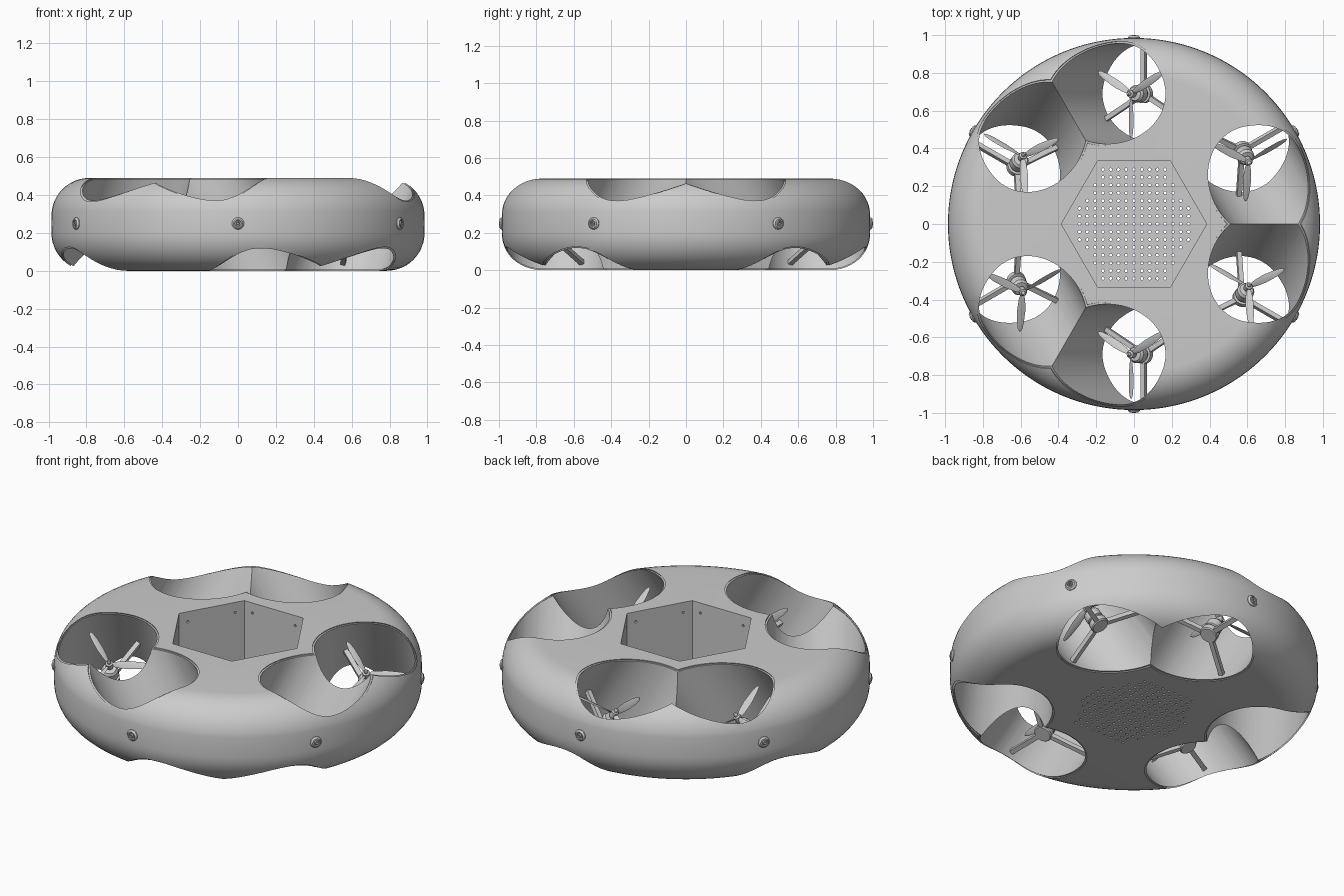
import bpy, bmesh, math
from math import radians, cos, sin, pi
from mathutils import Matrix, Vector

if "Cube" in bpy.data.objects:
    bpy.data.objects.remove(bpy.data.objects["Cube"], do_unlink=True)

R, H, FILLET = 0.985, 0.49, 0.2
DUCT_R, DUCT_POS, TILT = 0.266, 0.69, radians(31)
HEX_R, FLOOR = 0.385, 0.015

grey = bpy.data.materials.new("light_grey")
grey.use_nodes = True
grey.diffuse_color = (0.6, 0.6, 0.6, 1)
grey.node_tree.nodes["Principled BSDF"].inputs["Base Color"].default_value = (0.6, 0.6, 0.6, 1)


def finish(name, bm, matrix=Matrix()):
    bmesh.ops.remove_doubles(bm, verts=bm.verts, dist=1e-5)
    bmesh.ops.recalc_face_normals(bm, faces=bm.faces)
    mesh = bpy.data.meshes.new(name)
    bm.to_mesh(mesh)
    bm.free()
    mesh.materials.append(grey)
    obj = bpy.data.objects.new(name, mesh)
    obj.matrix_world = matrix
    bpy.context.collection.objects.link(obj)
    return obj


def lathe(bm, profile, steps):
    """Revolve (radius, height) points about z."""
    verts = [bm.verts.new((r, 0, z)) for r, z in profile]
    edges = [bm.edges.new(pair) for pair in zip(verts, verts[1:])]
    bmesh.ops.spin(bm, geom=verts + edges, cent=(0, 0, 0), axis=(0, 0, 1),
                   angle=2 * pi, steps=steps, use_merge=True)


def prism(bm, radius, depth, sides, matrix):
    bmesh.ops.create_cone(bm, cap_ends=True, segments=sides, radius1=radius,
                          radius2=radius, depth=depth, matrix=matrix)


def smooth(obj):
    bpy.ops.object.select_all(action='DESELECT')
    obj.select_set(True)
    bpy.context.view_layer.objects.active = obj
    bpy.ops.object.shade_smooth_by_angle(angle=radians(30))


def cut(obj, cutter):
    mod = obj.modifiers.new("cut", 'BOOLEAN')
    mod.operation, mod.solver, mod.object = 'DIFFERENCE', 'EXACT', cutter
    bpy.context.view_layer.objects.active = obj
    bpy.ops.object.modifier_apply(modifier=mod.name)
    bpy.data.objects.remove(cutter, do_unlink=True)


def disc_profile(inset, inner):
    """Flat disc with rounded rim, from the inner radius round and back."""
    f = FILLET - inset
    pts = [(inner, inset)]
    for i in range(25):
        a = -pi / 2 + pi * i / 24
        z = FILLET if i <= 12 else H - FILLET
        pts.append((R - FILLET + f * cos(a), z + f * sin(a)))
    return pts + [(inner, H - inset)]


def duct_frame(k):
    """Ducts lean alternately left and right around the ring."""
    a, side = radians(30 + 60 * k), (1 if k % 2 else -1)
    spot = Matrix.Translation((DUCT_POS * cos(a), DUCT_POS * sin(a), H / 2))
    return spot @ Matrix.Rotation(a, 4, 'Z') @ Matrix.Rotation(-side * TILT, 4, 'X')


# Body shell, and a slightly recessed liner that forms the duct lips
bm = bmesh.new()
lathe(bm, disc_profile(0, 0), 144)
body = finish("body_shell", bm)
bm = bmesh.new()
ring = disc_profile(0.006, 0.4)
lathe(bm, ring + ring[:1], 144)
liner = finish("duct_liner", bm)
for k in range(6):
    for part, radius in ((body, DUCT_R + 0.01), (liner, DUCT_R)):
        bm = bmesh.new()
        prism(bm, radius, 1.6, 72, duct_frame(k))
        cut(part, finish("duct_cutter", bm))

# Hexagonal equipment bay
bm = bmesh.new()
bmesh.ops.create_circle(bm, cap_ends=True, segments=6, radius=HEX_R,
                        matrix=Matrix.Translation((0, 0, FLOOR)) @ Matrix.Rotation(pi / 2, 4, 'Z')
                        @ Matrix.Rotation(-pi / 2, 4, 'Z'))
top = bmesh.ops.extrude_face_region(bm, geom=bm.faces[:])["geom"]
bmesh.ops.translate(bm, vec=(0, 0, H), verts=[g for g in top if isinstance(g, bmesh.types.BMVert)])
# Turn a corner onto +x
corner = max(bm.verts, key=lambda v: v.co.x).co
bmesh.ops.rotate(bm, verts=bm.verts, cent=(0, 0, 0),
                 matrix=Matrix.Rotation(-math.atan2(corner.y, corner.x), 3, 'Z'))
cut(body, finish("bay_cutter", bm))

# Vent grid in the bay floor and screw holes in its walls
bm = bmesh.new()
PITCH = 0.0412
for i in range(-7, 8):
    for j in range(-7, 8):
        x, y = i * PITCH, j * PITCH
        if abs(x) + abs(y) / math.sqrt(3) < HEX_R - 0.045:
            prism(bm, 0.008, 0.1, 8, Matrix.Translation((x, y, 0)))
for k in range(6):
    wall = Matrix.Rotation(radians(30 + 60 * k), 4, 'Z')
    holes = [(s * 0.14, 0.43, 0.007) for s in (-1, 1)]
    if k in (3, 4):
        holes.append((0.135 if k == 3 else -0.135, 0.25, 0.02))
    for y, z, r in holes:
        spot = Matrix.Translation((HEX_R * cos(pi / 6), y, z))
        prism(bm, r, 0.05, 10, wall @ spot @ Matrix.Rotation(pi / 2, 4, 'Y'))
cut(body, finish("hole_cutter", bm))
smooth(body)
smooth(liner)


def blade(bm, turn):
    """Tapered, twisted blade: radius, chord, pitch in degrees."""
    loops = []
    for r, chord, pitch in ((0.012, 0.02, 40), (0.05, 0.036, 34), (0.11, 0.044, 25),
                            (0.18, 0.036, 18), (0.22, 0.024, 15), (0.235, 0.008, 14)):
        loop = []
        for u, v in ((-0.5, 0), (0, 0.004), (0.5, 0), (0, -0.004)):
            p = Matrix.Rotation(radians(pitch), 3, 'X') @ Vector((0, u * chord, v))
            p = turn @ (p + Vector((r, 0, 0.03)))
            loop.append(bm.verts.new(p))
        loops.append(loop)
    for a, b in zip(loops, loops[1:]):
        for i in range(4):
            bm.faces.new((a[i], a[i - 1], b[i - 1], b[i]))
    bm.faces.new(loops[0])
    bm.faces.new(loops[-1])


for k in range(6):
    frame = duct_frame(k)
    # Three struts carrying the motor mount
    bm = bmesh.new()
    for n in range(3):
        turn = Matrix.Rotation(n * 2 * pi / 3, 4, 'Z')
        size = Matrix.Diagonal((DUCT_R, 0.026, 0.026, 1))
        bmesh.ops.create_cube(bm, size=1, matrix=turn @ Matrix.Translation(
            (DUCT_R / 2 + 0.003, 0, -0.1)) @ size)
    finish(f"motor_struts_{k + 1}", bm, frame)

    # Motor with its mount plate and shaft
    bm = bmesh.new()
    lathe(bm, [(0, -0.118), (0.045, -0.118), (0.05, -0.112), (0.05, -0.082), (0.038, -0.08),
               (0.038, -0.068), (0.046, -0.064), (0.046, -0.02), (0.036, -0.006),
               (0.012, -0.004), (0.012, 0.01), (0, 0.01)], 28)
    smooth(finish(f"motor_{k + 1}", bm, frame))

    # Three-blade propeller and nut
    bm = bmesh.new()
    lathe(bm, [(0, 0.008), (0.02, 0.008), (0.02, 0.042), (0.011, 0.046),
               (0.011, 0.058), (0.006, 0.066), (0, 0.066)], 20)
    for n in range(3):
        blade(bm, Matrix.Rotation(radians(-90 - 30 - 60 * k + 120 * n), 3, 'Z'))
    smooth(finish(f"propeller_{k + 1}", bm, frame))

    # Round sensor button on the rim
    bm = bmesh.new()
    lathe(bm, [(0, -0.02), (0.032, -0.02), (0.032, 0.003), (0.024, 0.012), (0.018, 0.012),
               (0.016, 0.006), (0.012, 0.006), (0.011, 0.015), (0.006, 0.015),
               (0.005, 0.004), (0, 0.004)], 24)
    rim = Matrix.Rotation(radians(30 + 60 * k), 4, 'Z') @ Matrix.Translation((R, 0, H / 2 + 0.005))
    smooth(finish(f"rim_sensor_{k + 1}", bm, rim @ Matrix.Rotation(pi / 2, 4, 'Y')))
